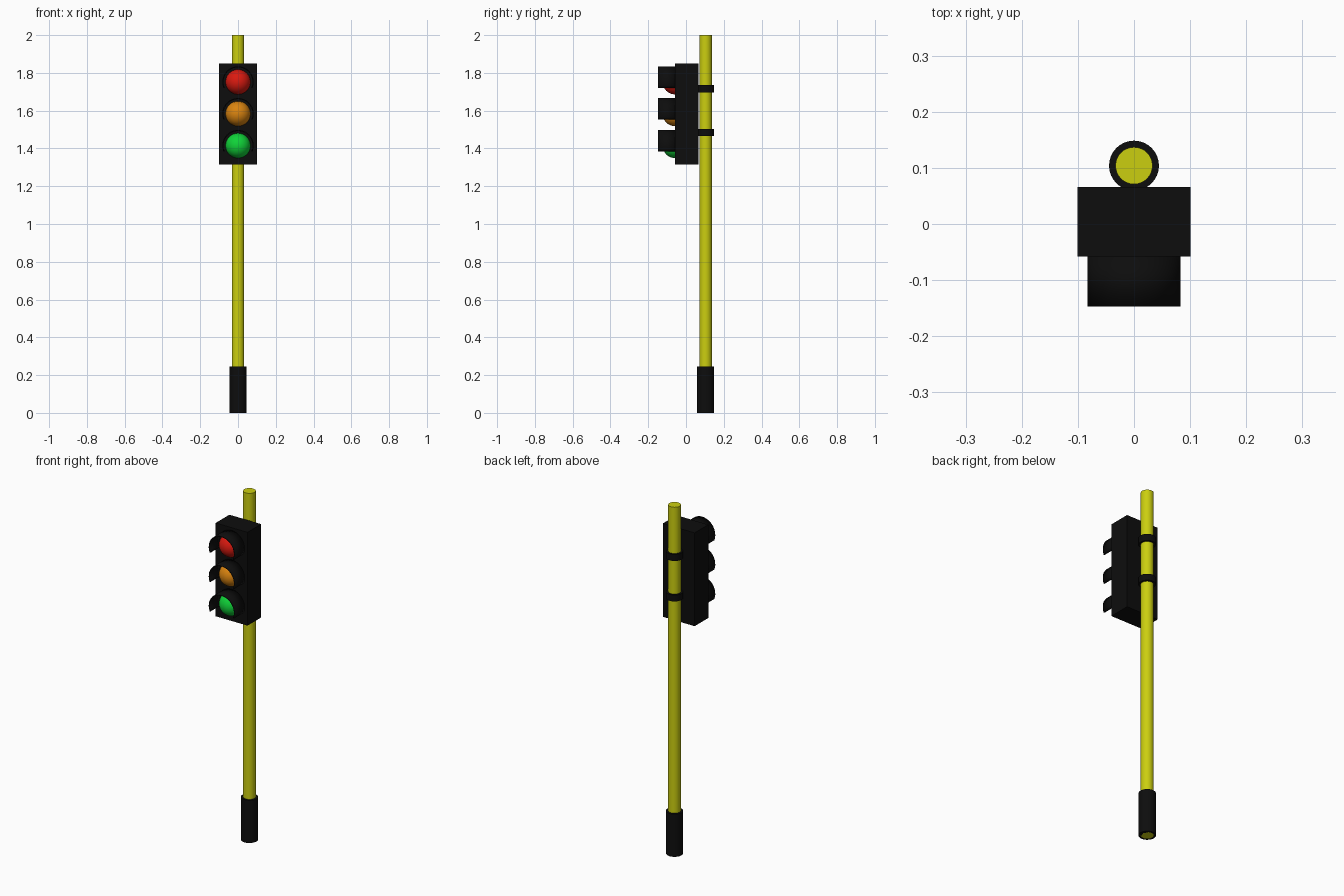
import bpy, bmesh
from math import sin, cos, pi, radians, asin

if "Cube" in bpy.data.objects:
    bpy.data.objects.remove(bpy.data.objects["Cube"])

POLE_Y = 0.104
FACE_Y = -0.058
LIGHT_R = 0.066
VISOR_R = 0.083


def material(name, rgb):
    m = bpy.data.materials.new(name)
    m.diffuse_color = (*rgb, 1)
    m.use_nodes = True
    m.node_tree.nodes["Principled BSDF"].inputs["Base Color"].default_value = m.diffuse_color
    return m


black = material("black", (0.004, 0.004, 0.004))
yellow = material("yellow", (0.6, 0.62, 0.005))


def finish(name, mat, smooth=True):
    ob = bpy.context.object
    ob.name = name
    ob.data.materials.append(mat)
    if smooth:
        bpy.ops.object.shade_smooth_by_angle(angle=radians(35))
    return ob


def post(name, radius, z0, z1, mat):
    bpy.ops.mesh.primitive_cylinder_add(vertices=32, radius=radius, depth=z1 - z0,
                                        location=(0, POLE_Y, (z0 + z1) / 2))
    return finish(name, mat)


def visor(name, z):
    # open-bottomed tube: arc strip extruded forward, thickened inward
    drop = asin(0.032 / VISOR_R)
    n = 24
    bm = bmesh.new()
    rows = []
    for i in range(n + 1):
        a = -drop + (pi + 2 * drop) * i / n
        x, h = VISOR_R * cos(a), z + VISOR_R * sin(a)
        rows.append([bm.verts.new((x, y, h)) for y in (FACE_Y + 0.004, -0.147)])
    for p, q in zip(rows, rows[1:]):
        bm.faces.new((p[0], q[0], q[1], p[1]))
    bmesh.ops.recalc_face_normals(bm, faces=bm.faces)
    me = bpy.data.meshes.new(name)
    bm.normal_update()
    # make normals point away from the tube axis
    f = bm.faces[:][n // 2]
    if f.normal.z < 0:
        bmesh.ops.reverse_faces(bm, faces=bm.faces)
    bm.to_mesh(me)
    bm.free()
    ob = bpy.data.objects.new(name, me)
    bpy.context.collection.objects.link(ob)
    bpy.context.view_layer.objects.active = ob
    bpy.ops.object.select_all(action='DESELECT')
    ob.select_set(True)
    finish(name, black)
    s = ob.modifiers.new("thickness", 'SOLIDIFY')
    s.thickness = 0.006
    s.offset = -1


# pole, base sleeve and the two clamp rings
post("pole", 0.033, 0, 2, yellow)
post("base_sleeve", 0.0445, 0, 0.245, black)
post("lower_clamp", 0.0445, 1.465, 1.502, black)
post("upper_clamp", 0.0445, 1.697, 1.735, black)

# signal housing
bpy.ops.mesh.primitive_cube_add(size=1, location=(0, 0.004, 1.5825))
bpy.context.object.scale = (0.202, 0.124, 0.535)
finish("housing", black, smooth=False)

# lamps with their visors
for name, z, rgb in (("red", 1.752, (0.7, 0.01, 0.005)),
                     ("amber", 1.584, (0.7, 0.23, 0.005)),
                     ("green", 1.415, (0.005, 0.65, 0.04))):
    bpy.ops.mesh.primitive_uv_sphere_add(segments=32, ring_count=16, radius=LIGHT_R,
                                         location=(0, FACE_Y, z))
    finish(name + "_lamp", material(name, rgb))
    visor(name + "_visor", z)
